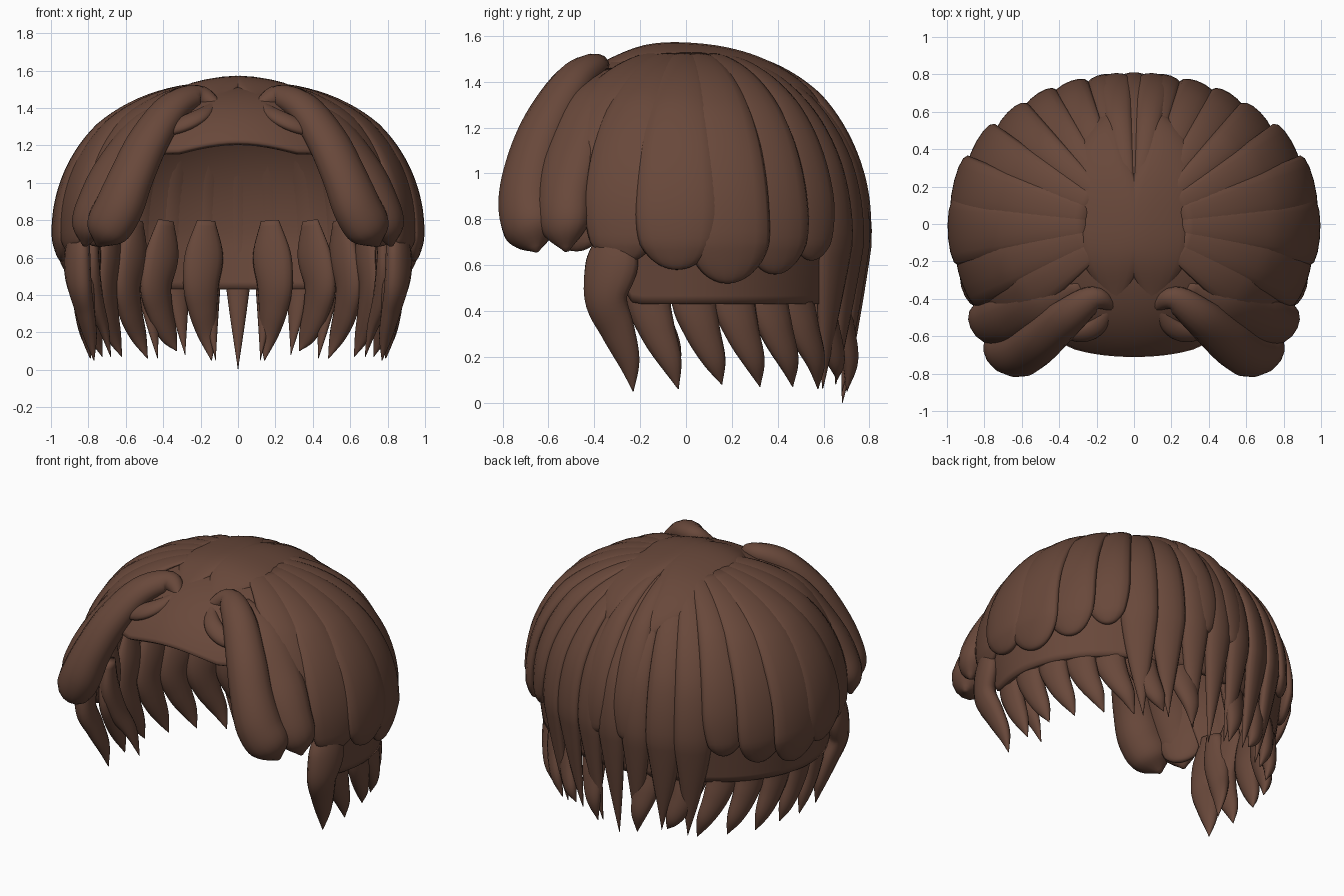
import bpy, bmesh, math
from mathutils import Vector

cube = bpy.data.objects.get("Cube")
if cube:
    bpy.data.objects.remove(cube)

brown = bpy.data.materials.new("chestnut_brown")
brown.use_nodes = True
brown.diffuse_color = (0.14, 0.065, 0.043, 1)
brown.node_tree.nodes["Principled BSDF"].inputs["Base Color"].default_value = brown.diffuse_color

RIM = 0.7  # height of the widest ring of the hair


def dome(az, s, scale=1.0):
    """Point on the head shape: s runs 0..90 from crown to rim, then straight down."""
    a, p = math.radians(az), math.radians(min(s, 90))
    front = max(0, -math.sin(a)) ** 2
    power = 0.93 - 0.1 * front                    # fuller above the forehead
    r, h = max(math.sin(p), 0) ** power, max(math.cos(p), 0) ** power
    drop = max(s - 90, 0) / 100
    r *= scale * (1 - 0.16 * drop)
    depth = 0.795 * (1 + 0.1 * front)
    return Vector((0.99 * r * math.cos(a), depth * r * math.sin(a),
                   RIM + 0.86 * h * (0.5 + scale / 2) - drop))


def finish(name, bm, mirror=False):
    bmesh.ops.recalc_face_normals(bm, faces=bm.faces)
    mesh = bpy.data.meshes.new(name)
    bm.to_mesh(mesh)
    bm.free()
    mesh.materials.append(brown)
    ob = bpy.data.objects.new(name, mesh)
    bpy.context.collection.objects.link(ob)
    for poly in mesh.polygons:
        poly.use_smooth = True
    if mirror:
        ob.modifiers.new("Mirror", 'MIRROR').use_mirror_merge = False
    return ob


def sweep(name, path, widths, thicks, mirror=True, sides=14):
    """Flattened tube along a path, its flat side facing away from the head."""
    bm = bmesh.new()
    rings = []
    for i, c in enumerate(path):
        tangent = (path[min(i + 1, len(path) - 1)] - path[max(i - 1, 0)]).normalized()
        out = c - Vector((0, 0, min(c.z, 0.75)))
        side = tangent.cross(out).normalized()
        normal = side.cross(tangent)
        rings.append([bm.verts.new(c + side * widths[i] * math.cos(k * math.tau / sides)
                                   + normal * thicks[i] * math.sin(k * math.tau / sides))
                      for k in range(sides)])
    for a, b in zip(rings, rings[1:]):
        for k in range(sides):
            n = (k + 1) % sides
            bm.faces.new((a[k], a[n], b[n], b[k]))
    bm.faces.new(rings[0])
    bm.faces.new(rings[-1])
    return finish(name, bm, mirror)


def spline(points, steps=6):
    """Catmull-Rom samples through vectors of any size."""
    pts = [Vector(p) for p in points]
    pts = [pts[0] * 2 - pts[1]] + pts + [pts[-1] * 2 - pts[-2]]
    res = []
    for a, b, c, d in zip(pts, pts[1:], pts[2:], pts[3:]):
        for j in range(steps):
            t = j / steps
            res.append(0.5 * (2 * b + (c - a) * t + (2 * a - 5 * b + 4 * c - d) * t * t
                              + (3 * b - a - 3 * c + d) * t ** 3))
    return res + [pts[-2]]


def head_lock(name, az, half, z_end, pointed=False, mirror=True, thick=0.045, lean=0, scale=0.965):
    """Lock lying on the head from crown to z_end with a rounded or pointed end."""
    n, s0, s1 = 36, 14, 90 + (RIM - z_end) * 100
    path, widths, thicks = [], [], []
    for i in range(n + 1):
        t = i / n
        if not pointed:
            t = 1 - (1 - t) ** 1.5
        s = s0 + (s1 - s0) * t
        below = max(s - 90, 0) / 65
        c = dome(az + lean * below ** 2, s, scale)
        w = math.hypot(c.x, c.y) * math.radians(half) * 1.12
        start = min(1, 0.15 + t * 2.2)
        if pointed:
            end = max(0.01, 1 - max(0, (s - 88) / (s1 - 88)) ** 1.4)
        else:
            end = math.sqrt(max(0.0004, 1 - max(0, 1 - (s1 - s) / 22) ** 2))
        path.append(c)
        widths.append(w * end)
        thicks.append(thick * start * end ** 0.7)
    return sweep(name, path, widths, thicks, mirror)


# Under-cap: open below, cut high over the face
bm = bmesh.new()
cols, rows = 96, 32
grid = []
for i in range(cols):
    az = 360 * i / cols - 90
    front = abs(i / cols * 360 - 180) - 90        # 90 at the face, -90 at the back
    k = min(max((front - 17) / 24, 0), 1)
    k = k * k * (3 - 2 * k)
    arch = 4 * max(0, math.cos(math.radians((90 - front) * 4))) if front > 60 else 0
    end = 117 + (60 - arch - 117) * k
    grid.append([bm.verts.new(dome(az, end * j / rows, 0.95)) for j in range(1, rows + 1)])
top = bm.verts.new(dome(0, 0, 0.98))
for i in range(cols):
    a, b = grid[i], grid[(i + 1) % cols]
    bm.faces.new((top, a[0], b[0]))
    for j in range(rows - 1):
        bm.faces.new((a[j], a[j + 1], b[j + 1], b[j]))
cap = finish("under_cap", bm)
solid = cap.modifiers.new("Thickness", 'SOLIDIFY')
solid.thickness = 0.03
solid.offset = -1

# Rounded locks on the sides: azimuth, half width, lower end
for i, (az, half, z) in enumerate([(-37, 10, 0.66), (-21, 10, 0.61), (-3, 10, 0.58),
                                   (14, 10, 0.52), (31, 9, 0.56), (46, 8, 0.62)]):
    head_lock(f"side_lock_{i + 1}", az, half, z)

# Long pointed locks across the back
for i, (az, half, z) in enumerate([(58, 7, 0.06), (69, 7, 0.08), (80, 6, 0.05)]):
    head_lock(f"back_lock_{i + 1}", az, half, z, True, lean=2)
head_lock("back_center_lock", 90, 6, 0.0, True, False)

# Short locks meeting over the middle of the back
head_lock("back_cover_lock", 83.5, 6.5, 0.66, thick=0.04, scale=0.98)

# Pointed locks hanging inside the rim, curving to the back: azimuth, tip height, lean
for i, (az, tip, lean) in enumerate([(-10, 0.06, 1), (7, 0.08, 1), (22, 0.07, 1), (36, 0.07, 1),
                                     (49, 0.06, 1), (62, 0.1, 0.9), (78, 0.05, 0.4)]):
    reach = 0.89 + 0.11 * math.sin(math.radians(max(az, 0)))
    pts = [dome(az + d * lean, s, q) for d, s, q in
           [(1, 84, 0.86), (-1, 98, 0.86), (-4, 114, 0.88), (-1, 128, (0.88 + reach) / 2),
            (4, 142, reach), (7, 90 + (RIM - tip) * 100, reach)]]
    prof = spline([(0.05, 0.02), (0.105, 0.045), (0.1, 0.05), (0.08, 0.05),
                   (0.05, 0.035), (0.002, 0.002)])
    sweep(f"inner_lock_{i + 1}", spline(pts), [p[0] for p in prof], [p[1] for p in prof])


def shaped_lock(name, rows):
    """Free lock from rows of x, y, z, half width, half thickness."""
    path = spline([r[:3] for r in rows])
    prof = spline([r[3:] for r in rows])
    sweep(name, path, [max(p[0], 0.002) for p in prof], [max(p[1], 0.002) for p in prof])


# Swept fringe locks framing the face
shaped_lock("fringe_lock", [
    (0.10, -0.45, 1.41, 0.02, 0.02), (0.21, -0.40, 1.46, 0.07, 0.06),
    (0.35, -0.49, 1.40, 0.10, 0.08), (0.48, -0.60, 1.22, 0.12, 0.10),
    (0.57, -0.67, 1.03, 0.13, 0.11), (0.64, -0.69, 0.86, 0.14, 0.12),
    (0.71, -0.67, 0.74, 0.12, 0.10), (0.75, -0.65, 0.66, 0.01, 0.01)])
shaped_lock("outer_fringe_lock", [
    (0.28, -0.34, 1.44, 0.04, 0.02), (0.49, -0.43, 1.31, 0.12, 0.06),
    (0.66, -0.50, 1.08, 0.14, 0.08), (0.75, -0.53, 0.90, 0.13, 0.09),
    (0.80, -0.53, 0.76, 0.11, 0.08), (0.82, -0.52, 0.66, 0.01, 0.01)])
# Small curl at the parting above the forehead
shaped_lock("parting_curl", [
    (0.42, -0.57, 1.26, 0.02, 0.02), (0.30, -0.59, 1.31, 0.05, 0.03),
    (0.20, -0.55, 1.36, 0.05, 0.03), (0.12, -0.44, 1.42, 0.02, 0.02)])
# Temple locks hanging in front of the ears
shaped_lock("temple_lock", [
    (0.84, -0.30, 0.78, 0.06, 0.04), (0.86, -0.32, 0.62, 0.12, 0.06),
    (0.85, -0.35, 0.46, 0.10, 0.06), (0.82, -0.30, 0.32, 0.08, 0.05),
    (0.79, -0.25, 0.18, 0.05, 0.035), (0.77, -0.23, 0.05, 0.002, 0.002)])
shaped_lock("inner_temple_lock", [
    (0.78, -0.20, 0.72, 0.05, 0.03), (0.79, -0.19, 0.55, 0.08, 0.05),
    (0.77, -0.14, 0.38, 0.07, 0.05), (0.72, -0.07, 0.23, 0.05, 0.03),
    (0.68, -0.04, 0.07, 0.002, 0.002)])

# Two raised locks parting at the back of the crown
shaped_lock("crown_lock", [
    (0.10, -0.42, 1.45, 0.03, 0.01), (0.12, -0.18, 1.52, 0.17, 0.03),
    (0.13, 0.06, 1.52, 0.19, 0.035), (0.18, 0.28, 1.465, 0.17, 0.04),
    (0.16, 0.48, 1.37, 0.10, 0.035), (0.06, 0.65, 1.22, 0.01, 0.01)])
